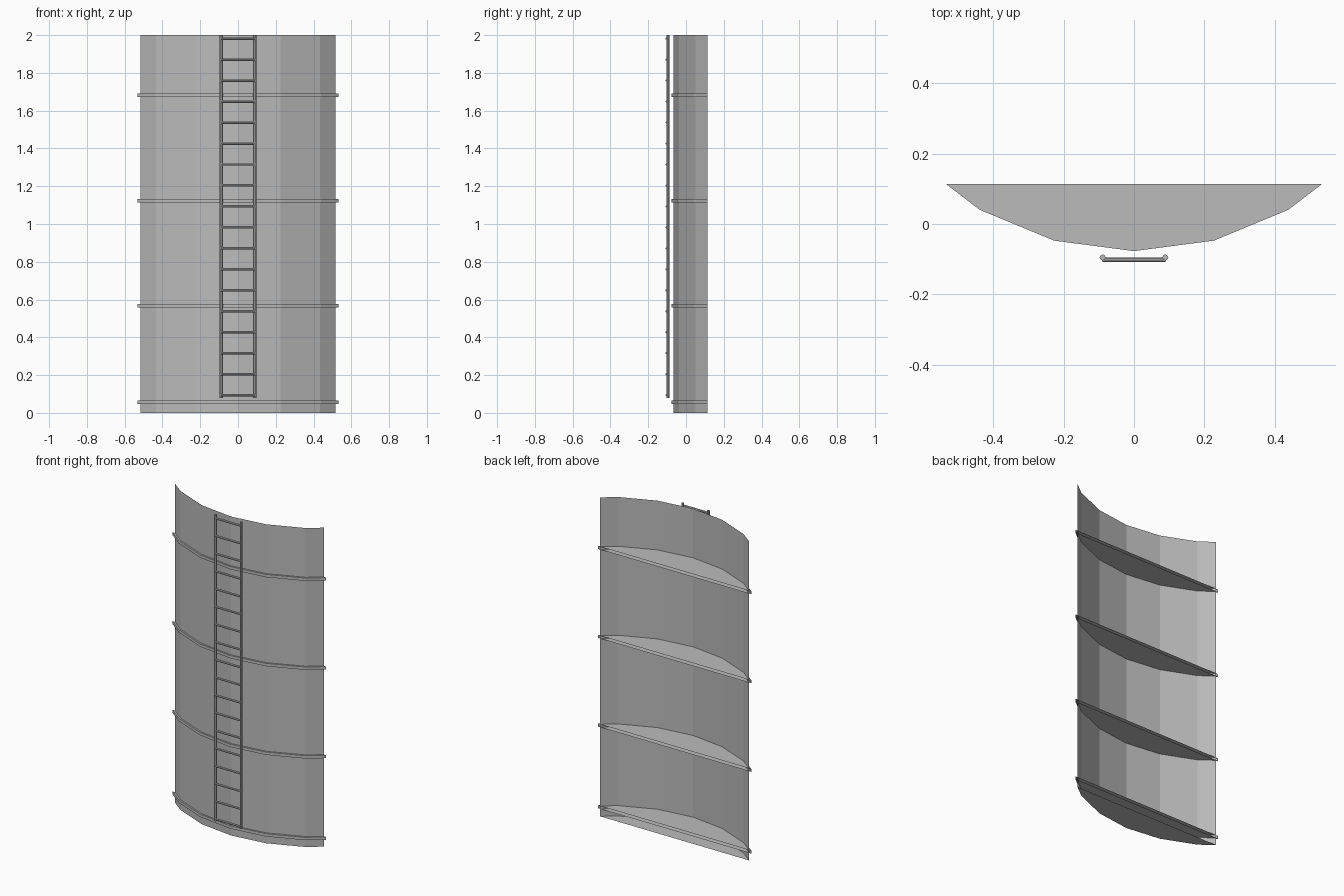
import bpy, bmesh, math

if "Cube" in bpy.data.objects:
    bpy.data.objects.remove(bpy.data.objects["Cube"])

grey = bpy.data.materials.new("plain_grey")
grey.diffuse_color = (0.5, 0.5, 0.5, 1)
grey.use_nodes = True
grey.node_tree.nodes["Principled BSDF"].inputs["Base Color"].default_value = grey.diffuse_color

CY, BACK, STEP = 0.80, 0.113, math.radians(15)  # arc centre, cut plane, facet angle


def arc(r):
    """Faceted front arc of a 24-sided circle, cut off at y = BACK."""
    right = [(r * math.sin(i * STEP), CY - r * math.cos(i * STEP)) for i in range(4)]
    (x0, y0), (x1, y1) = right[2], right[3]
    t = (BACK - y0) / (y1 - y0)
    right[3] = (x0 + t * (x1 - x0), BACK)
    return [(-x, y) for x, y in reversed(right[1:])] + right


def finish(name, bm):
    mesh = bpy.data.meshes.new(name)
    bm.to_mesh(mesh)
    bm.free()
    mesh.materials.append(grey)
    ob = bpy.data.objects.new(name, mesh)
    bpy.context.collection.objects.link(ob)
    return ob


def curved_wall(name, r, z0, z1, top_cap):
    """Arc wall with a floor, an optional top plate and an open back."""
    bm = bmesh.new()
    pts = arc(r)
    lo = [bm.verts.new((x, y, z0)) for x, y in pts]
    hi = [bm.verts.new((x, y, z1)) for x, y in pts]
    for i in range(len(pts) - 1):
        bm.faces.new((lo[i], lo[i + 1], hi[i + 1], hi[i]))
    bm.faces.new(lo[::-1])
    if top_cap:
        bm.faces.new(hi)
    return finish(name, bm)


def rod(name, r, length, loc, sides, along_x=False):
    bm = bmesh.new()
    bmesh.ops.create_cone(bm, cap_ends=True, segments=sides,
                          radius1=r, radius2=r, depth=length)
    ob = finish(name, bm)
    ob.location = loc
    if along_x:
        ob.rotation_euler.y = math.pi / 2
    return ob


# Tank wall section
curved_wall("tank_wall", 0.867, 0, 2, False)

# Horizontal bands, each with plates running through the wall
for i, z in enumerate((0.056, 0.568, 1.124, 1.682)):
    curved_wall(f"band_{i + 1}", 0.877, z - 0.009, z + 0.009, True)

# Ladder rails
for side, x in (("left", -0.089), ("right", 0.089)):
    rod(f"ladder_rail_{side}", 0.0085, 1.92, (x, -0.095, 1.04), 8)

# Ladder rungs
for i in range(18):
    rod(f"ladder_rung_{i + 1}", 0.0065, 0.178, (0, -0.102, 0.094 + i * 0.111), 8, True)
